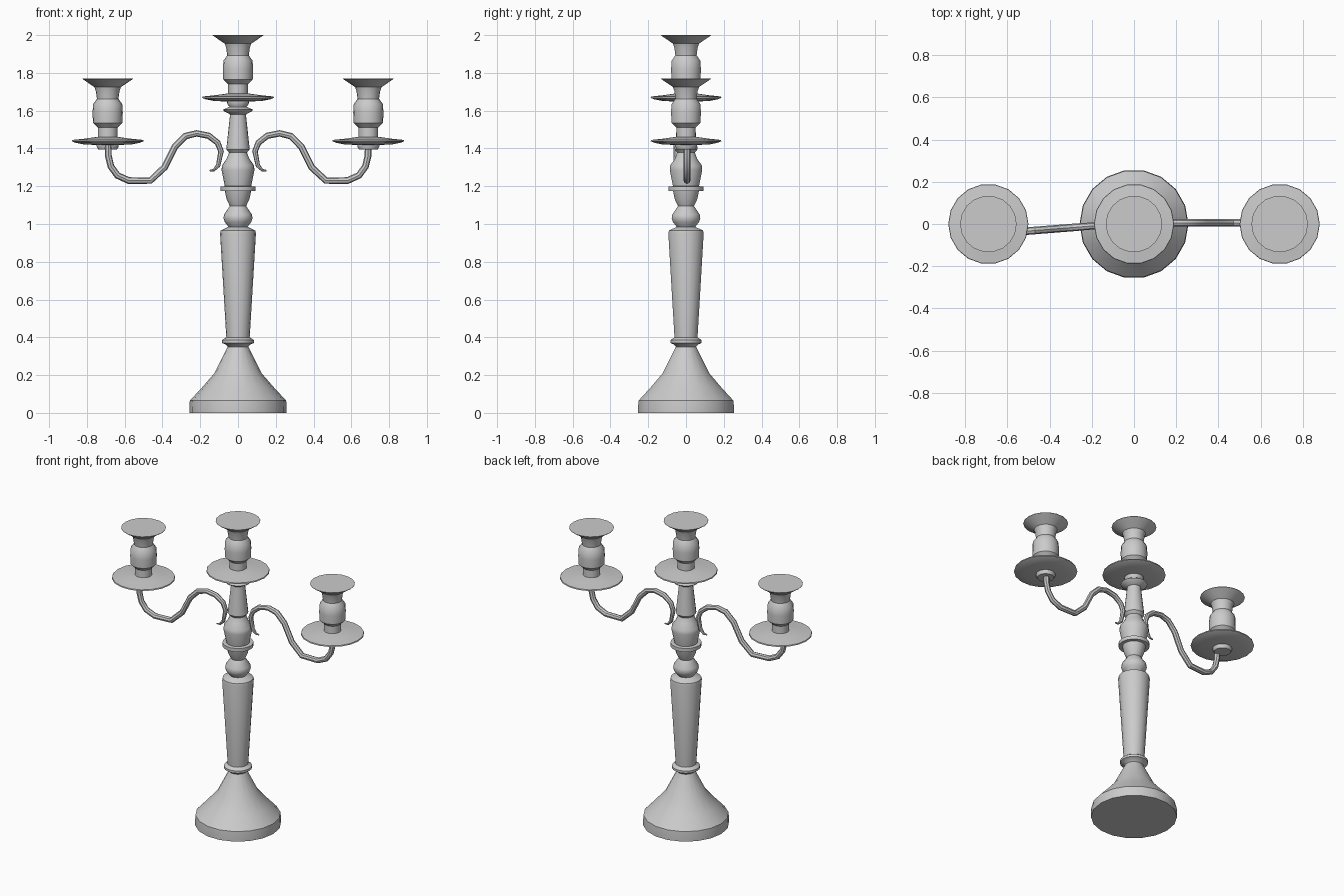
import bpy, bmesh, math
from mathutils import Matrix, Vector

if "Cube" in bpy.data.objects:
    bpy.data.objects.remove(bpy.data.objects["Cube"])

SIDES = 18


def finish(obj, angle=35):
    bpy.ops.object.select_all(action='DESELECT')
    obj.select_set(True)
    bpy.context.view_layer.objects.active = obj
    bpy.ops.object.shade_smooth_by_angle(angle=math.radians(angle))


def add_mesh(name, bm):
    bmesh.ops.recalc_face_normals(bm, faces=bm.faces)
    mesh = bpy.data.meshes.new(name)
    bm.to_mesh(mesh)
    bm.free()
    obj = bpy.data.objects.new(name, mesh)
    bpy.context.collection.objects.link(obj)
    finish(obj)
    return obj


def bridge(bm, rings):
    """Skin a list of vertex rings and cap both ends."""
    n = len(rings[0])
    for a, b in zip(rings, rings[1:]):
        for i in range(n):
            j = (i + 1) % n
            bm.faces.new((a[i], a[j], b[j], b[i]))
    bm.faces.new(rings[0][::-1])
    bm.faces.new(rings[-1])


def lathe(name, profile, center=(0, 0, 0)):
    bm = bmesh.new()
    cx, cy, cz = center
    rings = []
    for r, z in profile:
        rings.append([bm.verts.new((cx + r * math.cos(2 * math.pi * i / SIDES),
                                    cy + r * math.sin(2 * math.pi * i / SIDES), cz + z))
                      for i in range(SIDES)])
    bridge(bm, rings)
    return add_mesh(name, bm)


def arm(name, path, matrix):
    """Round tube along an (x, z, radius) path in the xz plane."""
    bm = bmesh.new()
    pts = [Vector((x, 0, z)) for x, z, r in path]
    rings = []
    for k, (x, z, r) in enumerate(path):
        t = Vector((0, 0, 0))
        if k > 0:
            t += (pts[k] - pts[k - 1]).normalized()
        if k < len(pts) - 1:
            t += (pts[k + 1] - pts[k]).normalized()
        t.normalize()
        side = Vector((-t.z, 0, t.x))
        rings.append([bm.verts.new(pts[k] + r * (side * math.cos(a) + Vector((0, 1, 0)) * math.sin(a)))
                      for a in (math.pi / 4 * i for i in range(8))])
    bridge(bm, rings)
    bm.transform(matrix)
    return add_mesh(name, bm)


# Foot, turned column and spindle
lathe("base", [(.258, 0), (.258, .03), (.255, .065), (.19, .135), (.125, .21), (.055, .35)])
lathe("column", [(.05, .345), (.065, .362), (.084, .37), (.084, .385), (.062, .4),
                 (.095, .95), (.092, .965), (.05, .985), (.07, 1.01), (.077, 1.03),
                 (.074, 1.05), (.043, 1.095), (.06, 1.13), (.07, 1.175), (.093, 1.175),
                 (.093, 1.198), (.07, 1.2), (.087, 1.285), (.085, 1.31), (.06, 1.345),
                 (.045, 1.385)])
lathe("spindle", [(.045, 1.375), (.062, 1.395), (.042, 1.58), (.075, 1.598),
                  (.08, 1.605), (.045, 1.62), (.055, 1.645)])

# Drip pan and candle cup, measured down from the cup rim
PAN = [(.05, -.375), (.058, -.36), (.058, -.352), (.13, -.348), (.17, -.34), (.19, -.332), (.188, -.325),
       (.12, -.318), (.05, -.308)]
CUP = [(.052, -.315), (.052, -.26), (.078, -.235), (.08, -.18), (.077, -.135),
       (.057, -.107), (.063, -.065), (.07, -.045), (.1, -.025), (.134, -.002), (.134, 0)]
for label, x, z in (("center", 0, 2.0), ("left", -.69, 1.77), ("right", .69, 1.77)):
    lathe(label + "_drip_pan", PAN, (x, 0, z))
    lathe(label + "_candle_cup", CUP, (x, 0, z))

# Scrolled arms; the left one sits slightly askew
PATH = [(.15, 1.283, .004), (.128, 1.285, .007), (.105, 1.31, .012), (.09, 1.385, .015),
        (.108, 1.43, .016), (.155, 1.467, .017), (.22, 1.48, .017), (.28, 1.465, .018),
        (.335, 1.41, .018), (.39, 1.3, .018), (.465, 1.23, .018), (.58, 1.23, .018),
        (.64, 1.257, .018), (.675, 1.305, .018), (.688, 1.36, .018), (.69, 1.42, .018)]
arm("right_arm", PATH, Matrix.Translation((0, .005, 0)))
pivot = Matrix.Translation((-.08, 0, 0))
arm("left_arm", PATH, pivot @ Matrix.Rotation(math.radians(184.5), 4, 'Z') @ pivot)
